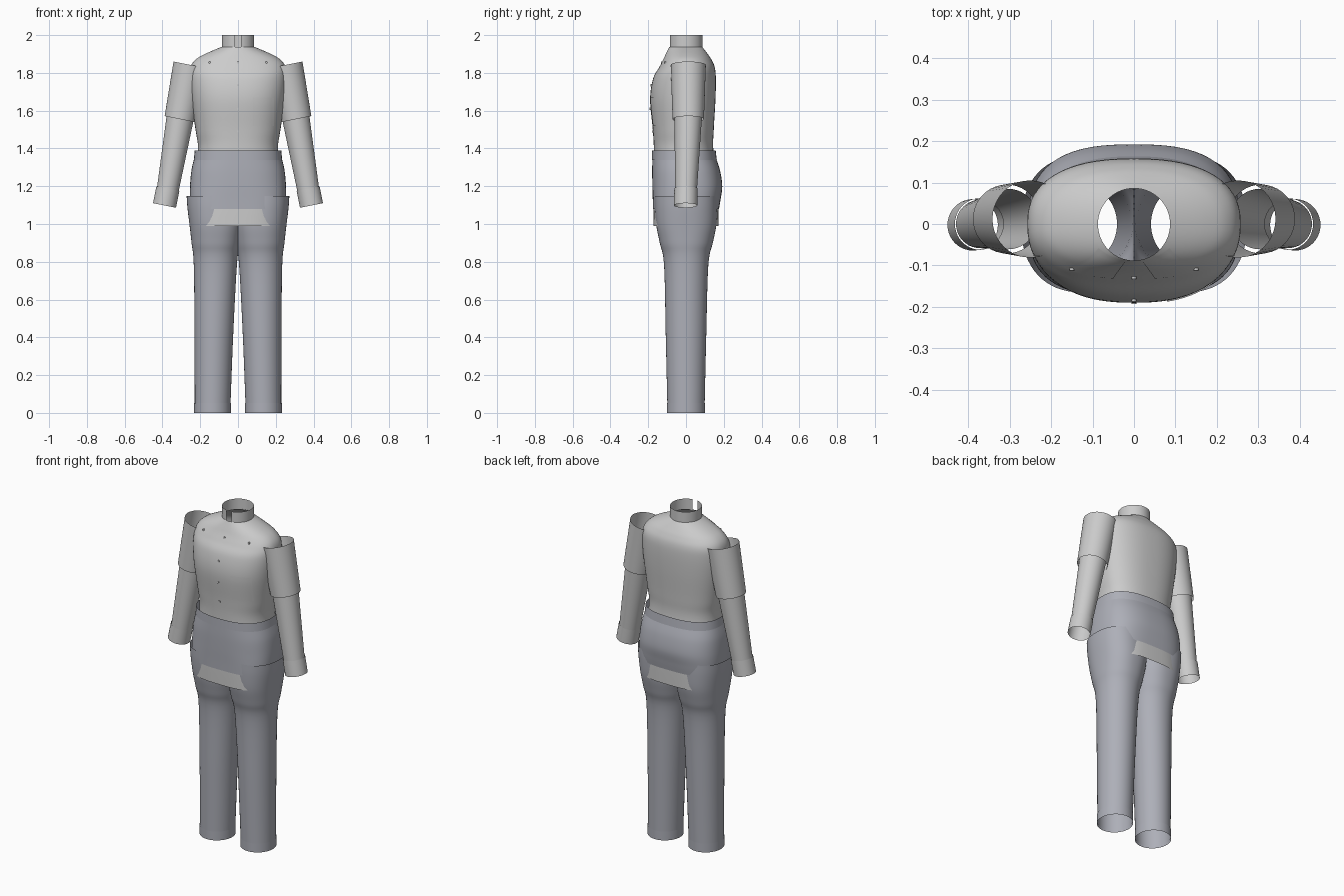
import bpy
from math import pi, cos, sin
from mathutils import Vector

if "Cube" in bpy.data.objects:
    bpy.data.objects.remove(bpy.data.objects["Cube"])

trouser_mat = bpy.data.materials.new("slate_cloth")
trouser_mat.diffuse_color = (0.42, 0.43, 0.48, 1)
trouser_mat.use_nodes = True
trouser_mat.node_tree.nodes["Principled BSDF"].inputs["Base Color"].default_value = trouser_mat.diffuse_color


def make(name, verts, faces, mat=None):
    me = bpy.data.meshes.new(name)
    me.from_pydata(verts, [], faces)
    ob = bpy.data.objects.new(name, me)
    bpy.context.collection.objects.link(ob)
    me.polygons.foreach_set("use_smooth", [True] * len(me.polygons))
    if mat:
        me.materials.append(mat)
    return ob


def grid_faces(rows, cols, closed):
    step = cols if closed else cols - 1
    return [(r * cols + c, r * cols + (c + 1) % cols,
             (r + 1) * cols + (c + 1) % cols, (r + 1) * cols + c)
            for r in range(rows - 1) for c in range(step)]


def smooth_rows(rows, sub=6):
    # Catmull-Rom through the profile rows
    out = []
    for i in range(len(rows) - 1):
        a, b = rows[max(i - 1, 0)], rows[i]
        c, d = rows[i + 1], rows[min(i + 2, len(rows) - 1)]
        for k in range(sub):
            t = k / sub
            out.append([0.5 * (2*q + (r - p)*t + (2*p - 5*q + 4*r - s)*t*t
                               + (3*q - p - 3*r + s)*t**3)
                        for p, q, r, s in zip(a, b, c, d)])
    return out + [list(rows[-1])]


def spow(v, e):
    return (1 if v >= 0 else -1) * abs(v) ** e


def loft(name, rows, side=1, clamp=False, mat=None, n=64):
    # row: z, centre x, half width, front depth, back depth, squareness
    verts = []
    for z, cx, hx, yf, yb, p in rows:
        for i in range(n):
            a = 2 * pi * i / n
            x, y = cx + hx * spow(cos(a), 2 / p), spow(sin(a), 2 / p)
            if clamp:
                x = max(x, 0)
            verts.append((side * x, y * (yb if y > 0 else yf), z))
    return make(name, verts, grid_faces(len(rows), n, True), mat)


def tube(name, p0, r0, p1, r1, n=40):
    p0, p1 = Vector(p0), Vector(p1)
    d = (p1 - p0).normalized()
    v = Vector((0, 1, 0))
    u = d.cross(v)
    verts = [p0.lerp(p1, k / 4) + (u * cos(2*pi*i/n) + v * sin(2*pi*i/n)) * (r0 + (r1 - r0) * k / 4)
             for k in range(5) for i in range(n)]
    return make(name, verts, grid_faces(5, n, True))


# Shirt body with long tail
shirt = smooth_rows([
    (0.99, 0, 0.24, 0.173, 0.173, 3.0),
    (1.10, 0, 0.24, 0.173, 0.173, 2.9),
    (1.20, 0, 0.235, 0.17, 0.17, 2.6),
    (1.39, 0, 0.212, 0.17, 0.145, 2.4),
    (1.50, 0, 0.225, 0.176, 0.147, 2.4),
    (1.66, 0, 0.248, 0.19, 0.156, 2.4),
    (1.77, 0, 0.257, 0.174, 0.158, 2.4),
    (1.83, 0, 0.252, 0.142, 0.152, 2.4),
    (1.87, 0, 0.225, 0.12, 0.135, 2.3),
    (1.90, 0, 0.175, 0.106, 0.115, 2.2),
    (1.938, 0, 0.087, 0.088, 0.086, 2.0)])
loft("shirt_body", shirt)


def chest_y(x, z):
    # front surface of the shirt at a given x, z
    for a, b in zip(shirt, shirt[1:]):
        if a[0] <= z <= b[0]:
            t = (z - a[0]) / (b[0] - a[0])
            _, _, hx, yf, _, p = [q + (r - q) * t for q, r in zip(a, b)]
            return -yf * max(0, 1 - min(1, abs(x) / hx) ** p) ** (1 / p)
    return -0.088


def patch(name, corners, lift, n=9):
    # cloth patch laid on the chest between four x, z corners
    c = [Vector(q) for q in corners]
    verts = []
    for j in range(n):
        for i in range(n):
            u, v = i / (n - 1), j / (n - 1)
            q = c[0].lerp(c[1], u).lerp(c[3].lerp(c[2], u), v)
            verts.append((q.x, chest_y(q.x, q.y) - lift, q.y))
    return make(name, verts, grid_faces(n, n, False))


# Collar band, open at the front
N = 49
gap = 0.2
ring = [-pi / 2 + gap + (2 * pi - 2 * gap) * i / (N - 1) for i in range(N)]
make("collar_band", [(0.086 * cos(a), 0.087 * sin(a), z) for z in (1.935, 2.0) for a in ring],
     grid_faces(2, N, False))

# Collar leaves, chest pocket and buttons
for s, label in ((1, "left"), (-1, "right")):
    patch("collar_leaf_" + label,
          [(s * 0.02, 1.936), (s * 0.05, 1.85), (s * 0.17, 1.85), (s * 0.085, 1.93)], 0.002)
patch("chest_pocket", [(0.08, 1.52), (0.19, 1.52), (0.19, 1.67), (0.08, 1.67)], 0.003)
for x, z in [(-0.15, 1.855), (0.15, 1.855)] + [(0, z) for z in (1.855, 1.735, 1.61, 1.49)]:
    bpy.ops.mesh.primitive_cylinder_add(vertices=12, radius=0.006, depth=0.006,
                                        location=(x, chest_y(x, z) - 0.002, z),
                                        rotation=(pi / 2, 0, 0))
    bpy.context.object.name = "shirt_button"

# Sleeves in three overlapping tubes: upper, lower, cuff
for s, label in ((1, "left"), (-1, "right")):
    tube("upper_sleeve_" + label, (s*0.25, 0.012, 1.842), 0.093, (s*0.307, 0.012, 1.555), 0.083)
    tube("lower_sleeve_" + label, (s*0.304, 0.012, 1.575), 0.073, (s*0.372, 0.0, 1.18), 0.058)
    tube("sleeve_cuff_" + label, (s*0.371, 0.0, 1.188), 0.062, (s*0.389, -0.002, 1.098), 0.062)

# Trouser seat and waistband
loft("trouser_seat", smooth_rows([
    (1.08, 0, 0.25, 0.175, 0.175, 3.0),
    (1.13, 0, 0.254, 0.176, 0.183, 2.9),
    (1.20, 0, 0.254, 0.178, 0.192, 2.7),
    (1.28, 0, 0.247, 0.179, 0.181, 2.6),
    (1.345, 0, 0.233, 0.178, 0.16, 2.5)]), mat=trouser_mat)
loft("waistband", [(1.34, 0, 0.234, 0.181, 0.163, 2.5),
                   (1.39, 0, 0.229, 0.18, 0.157, 2.5)], mat=trouser_mat)

# Trouser legs meeting at the centre seam, and hem bands
for s, label in ((1, "left"), (-1, "right")):
    loft("trouser_leg_" + label, smooth_rows([
        (0.01, 0.135, 0.094, 0.098, 0.098, 2.0),
        (0.40, 0.128, 0.102, 0.107, 0.107, 2.0),
        (0.78, 0.12, 0.114, 0.116, 0.118, 2.05),
        (0.90, 0.118, 0.128, 0.139, 0.142, 2.2),
        (0.99, 0.117, 0.139, 0.157, 0.16, 2.3),
        (1.08, 0.12, 0.147, 0.164, 0.165, 2.3),
        (1.147, 0.122, 0.15, 0.165, 0.165, 2.3)]), s, True, trouser_mat)
    loft("leg_hem_" + label, [(0, 0.135, 0.097, 0.101, 0.101, 2),
                              (0.053, 0.135, 0.097, 0.101, 0.101, 2)], s, mat=trouser_mat)
